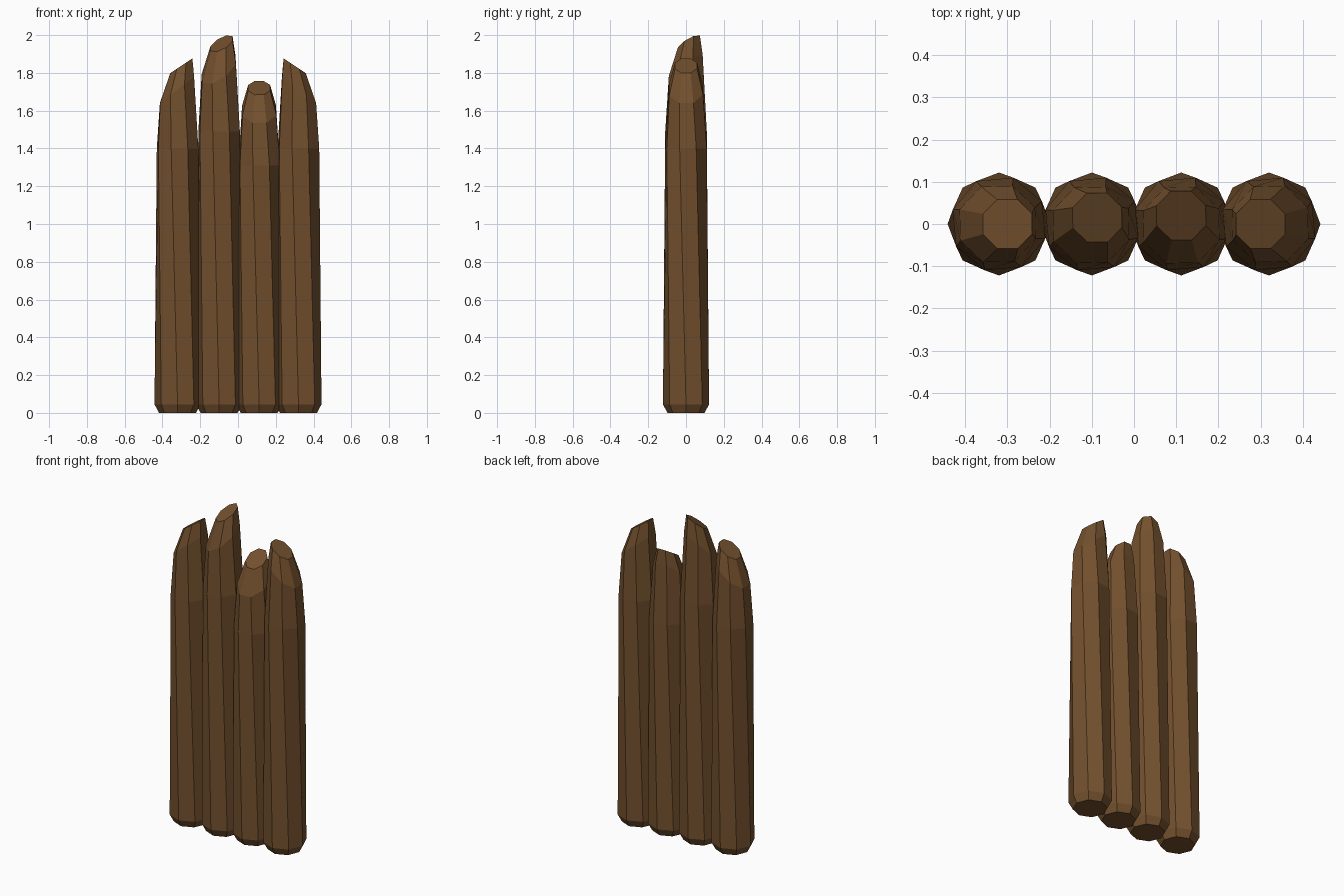
import bpy, bmesh
from math import sin, cos, radians, pi

if "Cube" in bpy.data.objects:
    bpy.data.objects.remove(bpy.data.objects["Cube"])

SIDES = 8
mat = bpy.data.materials.new("wood")
mat.diffuse_color = (0.17, 0.08, 0.027, 1)
mat.use_nodes = True
mat.node_tree.nodes["Principled BSDF"].inputs["Base Color"].default_value = mat.diffuse_color

# Rings of a log: radius, mean height, slant, shift to the high side, twist (degrees)
RINGS = [
    (0.098, 0.0, 0.0, 0.0, 0),
    (0.122, 0.045, 0.0, 0.0, 0),
    (0.115, 1.40, 0.0, 0.0, -17),
    (0.097, 1.71, 0.075, -0.003, -21),
    (0.063, 1.838, 0.042, 0.02, -22),
]


def log(name, x, height, high_dir):
    """Twisted eight-sided log with a slanted, chipped tip that is highest towards high_dir."""
    h = radians(high_dir)
    k = height / 1.88
    bm = bmesh.new()
    rings = []
    for r, z, slant, shift, twist in RINGS:
        ring = []
        for i in range(SIDES):
            a = 2 * pi * i / SIDES + radians(twist)
            zz = z + slant * cos(a - h)
            if z > 0.1:
                zz *= k
            ring.append(bm.verts.new((r * cos(a) + shift * cos(h),
                                      r * sin(a) + shift * sin(h), zz)))
        rings.append(ring)
    for lo, hi in zip(rings, rings[1:]):
        for i in range(SIDES):
            j = (i + 1) % SIDES
            bm.faces.new((lo[i], lo[j], hi[j], hi[i]))
    bm.faces.new(rings[0][::-1])
    bm.faces.new(rings[-1])
    me = bpy.data.meshes.new(name)
    bm.to_mesh(me)
    bm.free()
    me.materials.append(mat)
    ob = bpy.data.objects.new(name, me)
    ob.location.x = x
    bpy.context.collection.objects.link(ob)


# Four logs side by side
log("log_left", -0.32, 1.88, 0)
log("log_tall", -0.10, 2.00, 50)
log("log_short", 0.112, 1.76, 90)
log("log_right", 0.32, 1.88, 180)
